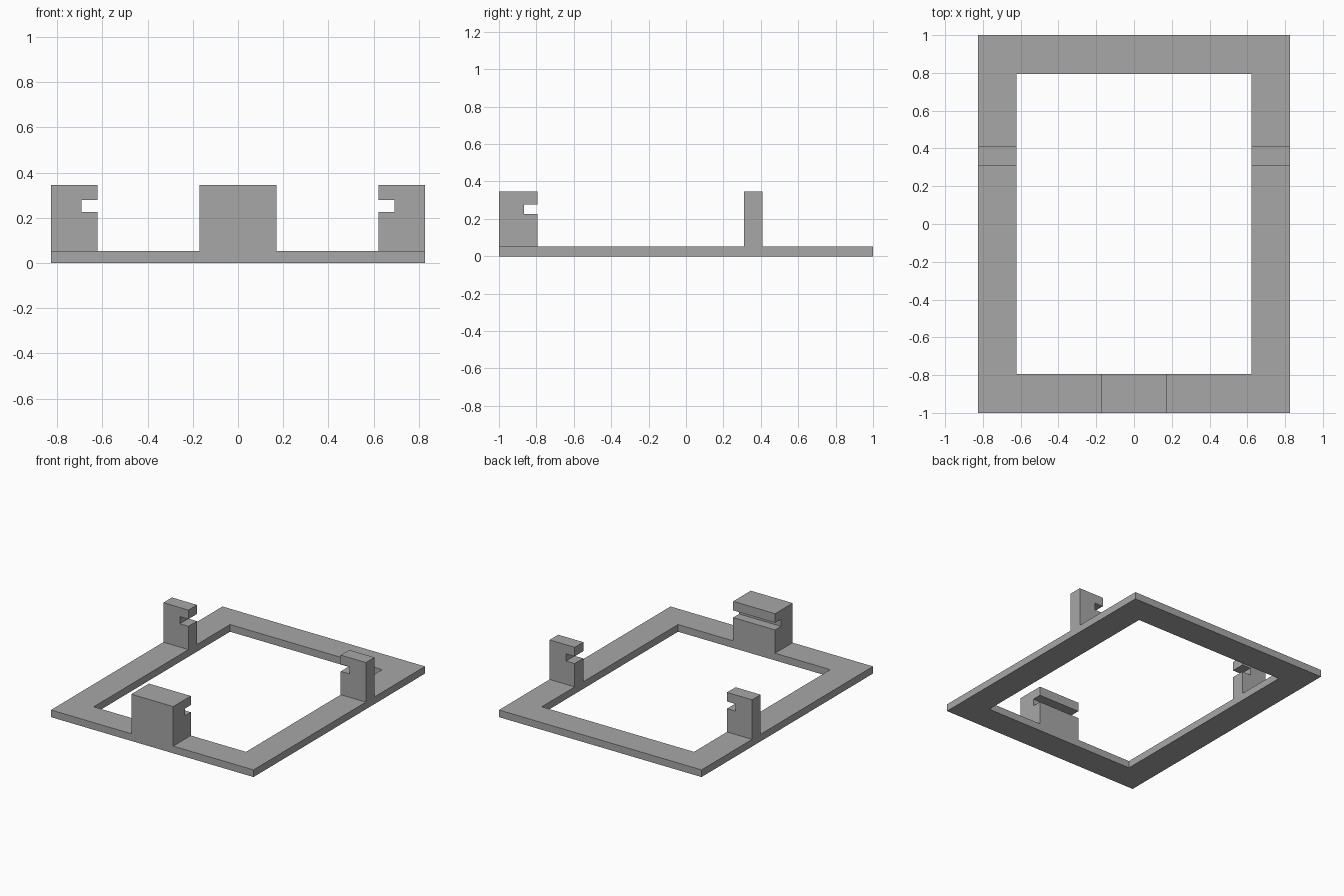
import bpy
import bmesh
from math import pi
from mathutils import Matrix, Vector

cube = bpy.data.objects.get("Cube")
if cube:
    bpy.data.objects.remove(cube, do_unlink=True)

HALF_X, HALF_Y = 0.827, 1.0      # outer half sizes of the frame
RAIL = 0.205                     # width of the frame rails
BASE, TOP = 0.053, 0.345         # frame thickness and post height
SLOT_LOW, SLOT_HIGH, SLOT_IN = 0.225, 0.278, 0.135

grey = bpy.data.materials.new("plain grey")
grey.use_nodes = True
grey.diffuse_color = (0.39, 0.39, 0.39, 1)
grey.node_tree.nodes["Principled BSDF"].inputs["Base Color"].default_value = grey.diffuse_color


def finish(name, bm):
    bmesh.ops.recalc_face_normals(bm, faces=bm.faces)
    mesh = bpy.data.meshes.new(name)
    bm.to_mesh(mesh)
    bm.free()
    mesh.materials.append(grey)
    obj = bpy.data.objects.new(name, mesh)
    bpy.context.collection.objects.link(obj)
    return obj


def extrude(bm, faces, offset):
    new = bmesh.ops.extrude_face_region(bm, geom=faces)["geom"]
    verts = [v for v in new if isinstance(v, bmesh.types.BMVert)]
    bmesh.ops.translate(bm, verts=verts, vec=offset)


def make_frame():
    """Flat rectangular ring with an open middle."""
    bm = bmesh.new()
    loops = []
    for inset in (0, RAIL):
        x, y = HALF_X - inset, HALF_Y - inset
        loops.append([bm.verts.new((sx * x, sy * y, 0))
                      for sx, sy in ((-1, -1), (1, -1), (1, 1), (-1, 1))])
    outer, inner = loops
    ring = []
    for i in range(4):
        j = (i + 1) % 4
        ring.append(bm.faces.new((outer[i], outer[j], inner[j], inner[i])))
    extrude(bm, ring, Vector((0, 0, BASE)))
    # Merge the mitred quads into clean flat faces
    bmesh.ops.recalc_face_normals(bm, faces=bm.faces)
    return finish("base_frame", bm)


def make_clip(name, width, location, angle):
    """Slotted post: outer face at local x = 0, slot opening toward +x."""
    profile = [(0, BASE), (RAIL, BASE), (RAIL, SLOT_LOW), (SLOT_IN, SLOT_LOW),
               (SLOT_IN, SLOT_HIGH), (RAIL, SLOT_HIGH), (RAIL, TOP), (0, TOP)]
    bm = bmesh.new()
    side = bm.faces.new([bm.verts.new((x, -width / 2, z)) for x, z in profile])
    extrude(bm, [side], Vector((0, width, 0)))
    bm.transform(Matrix.Translation(location) @ Matrix.Rotation(angle, 4, "Z"))
    return finish(name, bm)


make_frame()
# Wide clip at the front, narrow clips on both sides, all slots facing inward
make_clip("front_clip", 0.342, (0, -HALF_Y, 0), pi / 2)
make_clip("right_clip", 0.1, (-HALF_X, 0.36, 0), 0)
make_clip("left_clip", 0.1, (HALF_X, 0.36, 0), pi)
